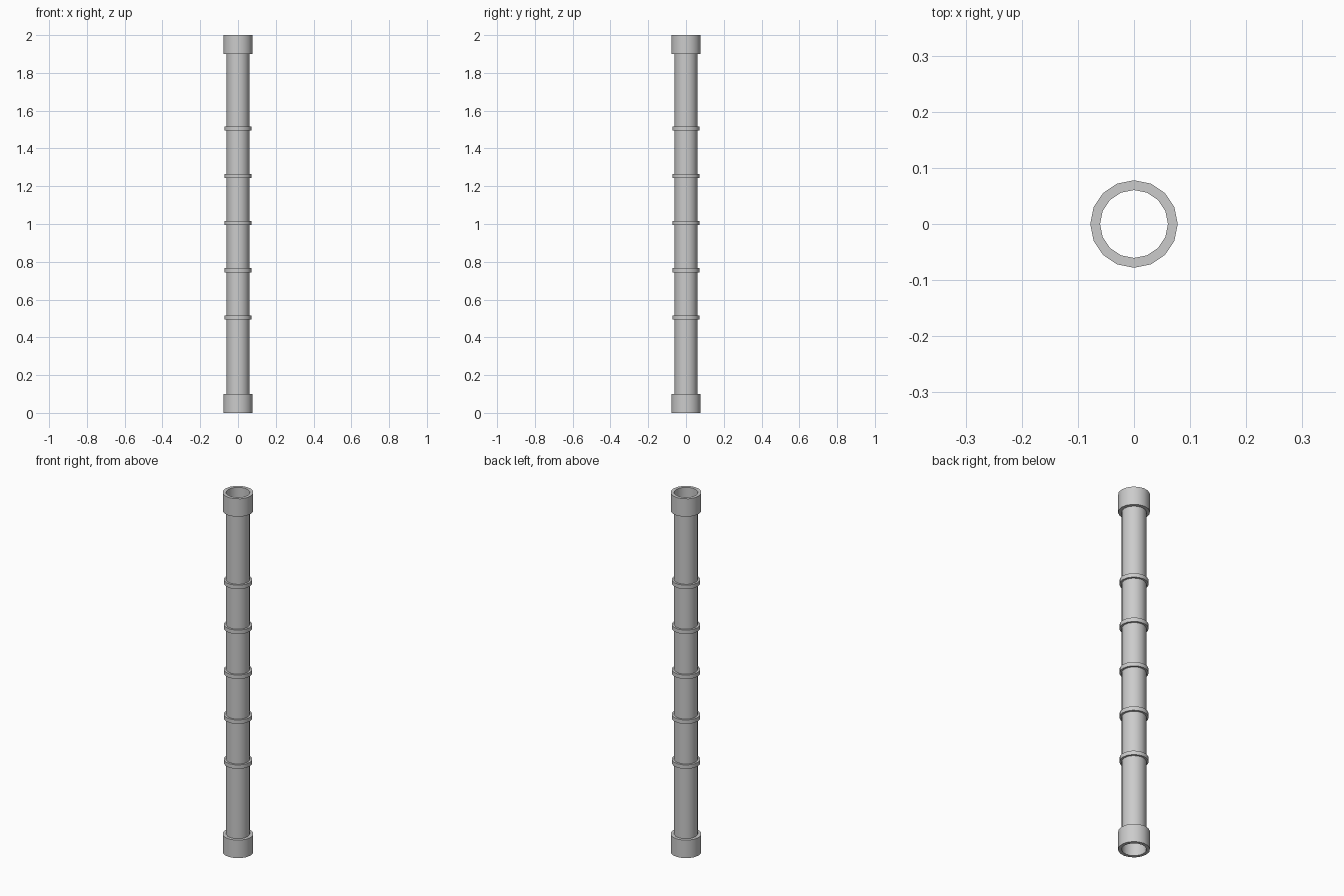
import bpy, bmesh, math

if "Cube" in bpy.data.objects:
    bpy.data.objects.remove(bpy.data.objects["Cube"])

SIDES = 16
R_TUBE, R_RING, R_COLLAR = 0.0605, 0.0715, 0.078


def lathe(name, profile):
    """Revolve an open (radius, z) profile around the z axis."""
    bm = bmesh.new()
    loops = []
    for r, z in profile:
        loops.append([bm.verts.new((r * math.cos(2 * math.pi * i / SIDES),
                                    r * math.sin(2 * math.pi * i / SIDES), z))
                      for i in range(SIDES)])
    for a, b in zip(loops, loops[1:]):
        for i in range(SIDES):
            j = (i + 1) % SIDES
            bm.faces.new((a[i], a[j], b[j], b[i]))
    mesh = bpy.data.meshes.new(name)
    bm.to_mesh(mesh)
    bm.free()
    obj = bpy.data.objects.new(name, mesh)
    bpy.context.collection.objects.link(obj)
    bpy.context.view_layer.objects.active = obj
    bpy.ops.object.select_all(action='DESELECT')
    obj.select_set(True)
    bpy.ops.object.shade_smooth_by_angle(angle=math.radians(30))
    return obj


def band(name, radius, z0, z1):
    """Raised band whose flat lips meet the pipe wall."""
    return lathe(name, [(R_TUBE, z0), (radius, z0), (radius, z1), (R_TUBE, z1)])


# Open thin-walled pipe
lathe("pipe", [(R_TUBE, 0.0), (R_TUBE, 2.0)])

# End collars
band("bottom_collar", R_COLLAR, 0.0, 0.1)
band("top_collar", R_COLLAR, 1.9, 2.0)

# Evenly spaced joint rings
for k in range(5):
    z = 0.505 + 0.25 * k
    band(f"joint_ring_{k + 1}", R_RING, z - 0.011, z + 0.011)
